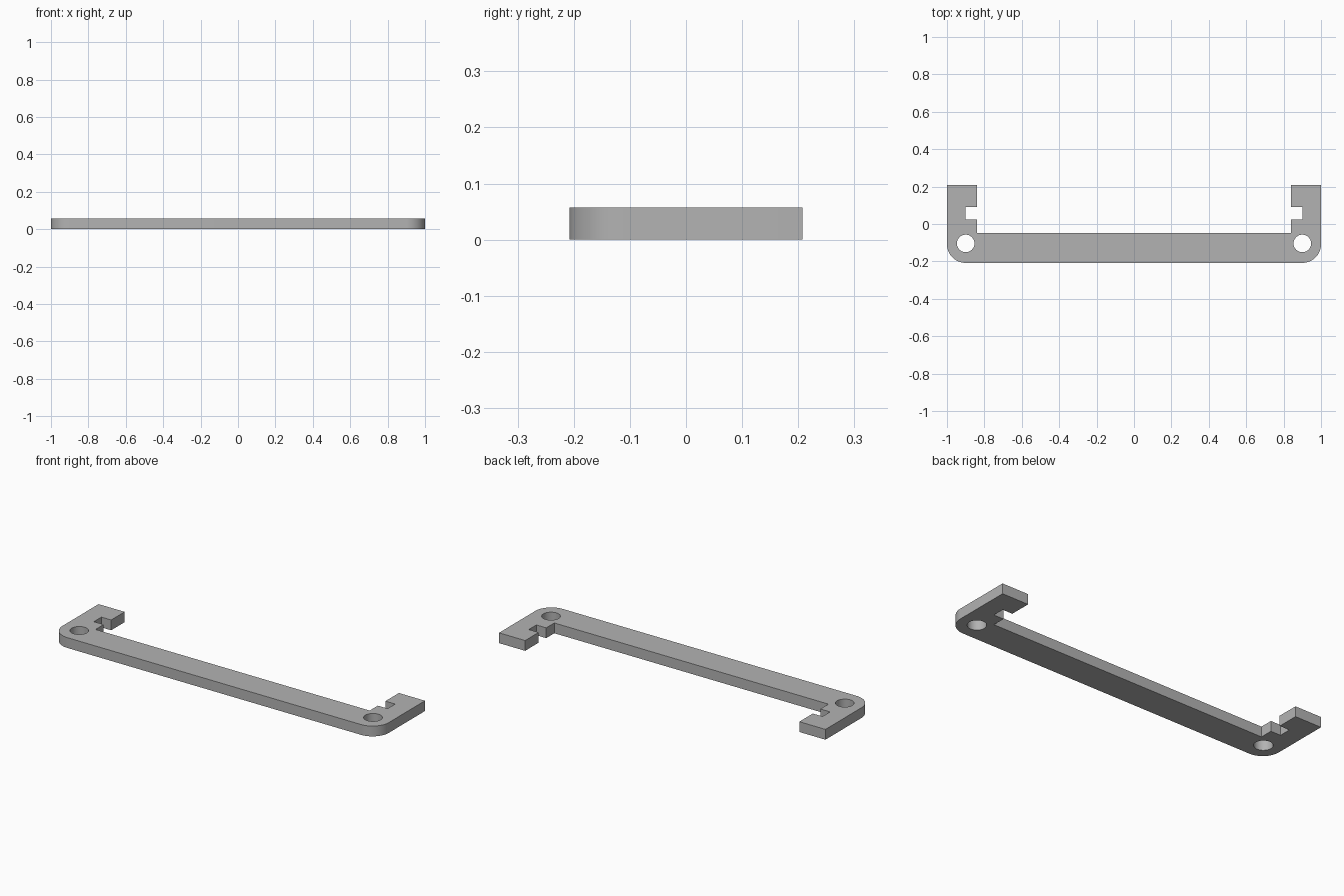
import bpy, bmesh, math

cube = bpy.data.objects.get("Cube")
if cube:
    bpy.data.objects.remove(cube)

HEIGHT = 0.057
DEPTH = 0.208       # half extent in y
RADIUS = 0.1        # rounded front corners
HOLE_X, HOLE_Y, HOLE_R = 0.9, -0.104, 0.047

grey = bpy.data.materials.new("plain grey")
grey.use_nodes = True
colour = (0.45, 0.45, 0.45, 1)
grey.diffuse_color = colour
grey.node_tree.nodes["Principled BSDF"].inputs["Base Color"].default_value = colour

# Right half of the outline: rounded front corner, arm with notch, inner bar edge
half = []
for i in range(17):
    a = math.radians(-90 + 90 * i / 16)
    half.append((1 - RADIUS + RADIUS * math.cos(a), -DEPTH + RADIUS + RADIUS * math.sin(a)))
half += [(1, DEPTH), (0.84, DEPTH), (0.84, 0.09), (0.9, 0.09),
         (0.9, 0.024), (0.84, 0.024), (0.84, -0.047)]
outline = half + [(-x, y) for x, y in reversed(half)]

# Bracket plate: extruded outline
bm = bmesh.new()
base = bm.faces.new([bm.verts.new((x, y, 0)) for x, y in outline])
top = bmesh.ops.extrude_face_region(bm, geom=[base])["geom"]
bmesh.ops.translate(bm, vec=(0, 0, HEIGHT),
                    verts=[g for g in top if isinstance(g, bmesh.types.BMVert)])
bmesh.ops.recalc_face_normals(bm, faces=bm.faces)
mesh = bpy.data.meshes.new("bracket_plate")
bm.to_mesh(mesh)
bm.free()
mesh.materials.append(grey)
plate = bpy.data.objects.new("bracket_plate", mesh)
bpy.context.collection.objects.link(plate)


def drill(x):
    """Cut one round screw hole through the plate."""
    bpy.ops.mesh.primitive_cylinder_add(vertices=48, radius=HOLE_R, depth=HEIGHT * 3,
                                        location=(x, HOLE_Y, HEIGHT / 2))
    cutter = bpy.context.object
    cutter.name = "hole_cutter"
    cutter.hide_render = True
    cutter.data.materials.append(grey)
    mod = plate.modifiers.new("screw_hole", "BOOLEAN")
    mod.operation = "DIFFERENCE"
    mod.solver = "EXACT"
    mod.object = cutter
    bpy.ops.object.select_all(action="DESELECT")
    plate.select_set(True)
    bpy.context.view_layer.objects.active = plate
    bpy.ops.object.modifier_apply(modifier=mod.name)
    bpy.data.objects.remove(cutter)


# Screw holes in both front corners
for side in (-1, 1):
    drill(side * HOLE_X)

bpy.ops.object.shade_smooth_by_angle(angle=math.radians(30))
